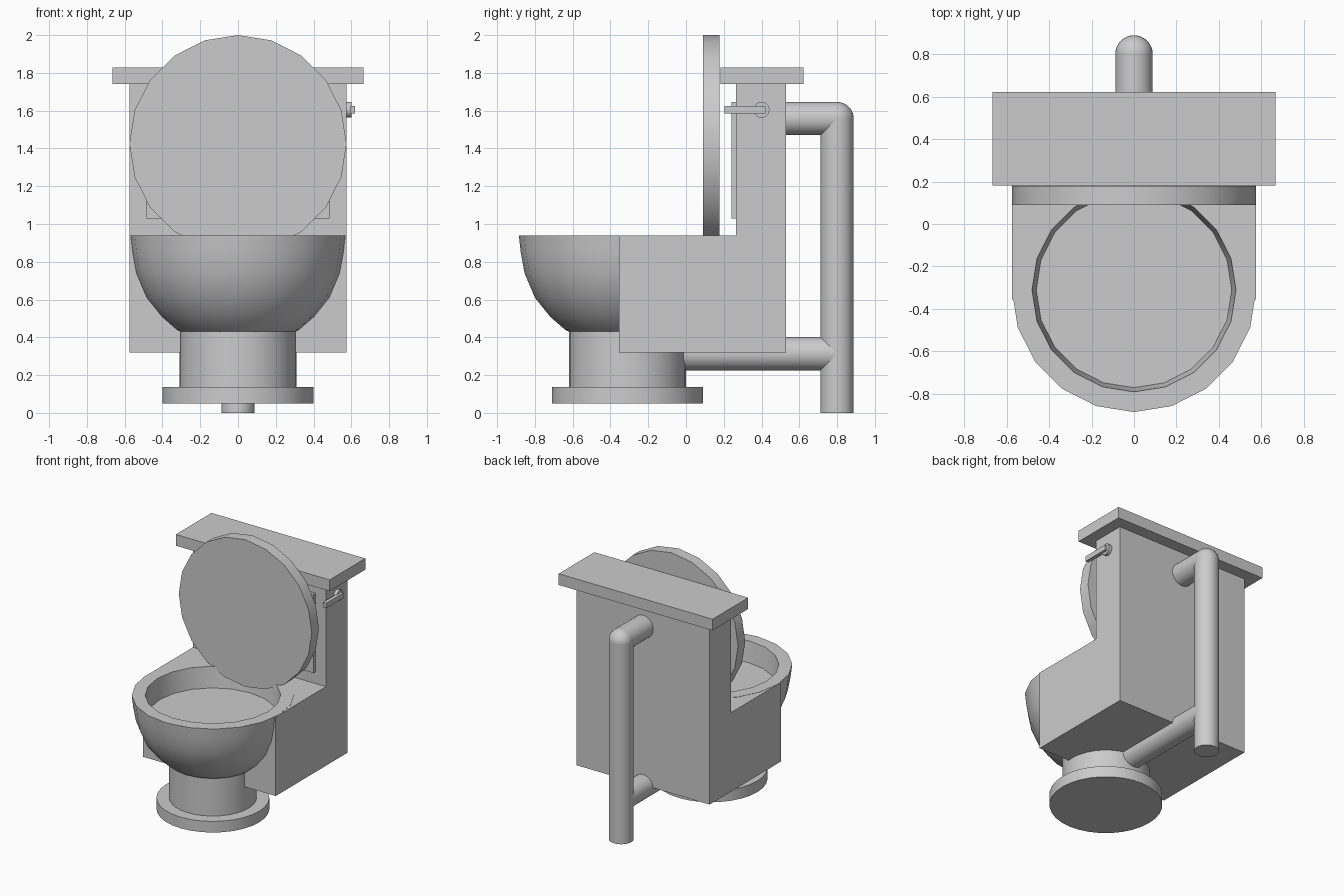
import bpy
import bmesh
import math
from mathutils import Vector

cube = bpy.data.objects.get("Cube")
if cube:
    bpy.data.objects.remove(cube, do_unlink=True)

GREY = (0.6, 0.6, 0.6, 1.0)
ceramic = bpy.data.materials.new("plain grey")
ceramic.use_nodes = True
ceramic.diffuse_color = GREY
ceramic.node_tree.nodes["Principled BSDF"].inputs["Base Color"].default_value = GREY

BOWL_Y = -0.31
PIPE_Y = 0.80
PIPE_R = 0.088


def finish(name, bm, smooth=False):
    bmesh.ops.recalc_face_normals(bm, faces=bm.faces)
    mesh = bpy.data.meshes.new(name)
    bm.to_mesh(mesh)
    bm.free()
    mesh.materials.append(ceramic)
    obj = bpy.data.objects.new(name, mesh)
    bpy.context.collection.objects.link(obj)
    if smooth:
        bpy.ops.object.select_all(action='DESELECT')
        obj.select_set(True)
        bpy.context.view_layer.objects.active = obj
        bpy.ops.object.shade_smooth_by_angle(angle=math.radians(35))
    return obj


def box(name, low, high):
    low, high = Vector(low), Vector(high)
    bm = bmesh.new()
    bmesh.ops.create_cube(bm, size=1)
    bmesh.ops.scale(bm, vec=high - low, verts=bm.verts)
    bmesh.ops.translate(bm, vec=(low + high) / 2, verts=bm.verts)
    return finish(name, bm)


def rod(name, start, end, radius, sides=32, smooth=True):
    start, end = Vector(start), Vector(end)
    axis = end - start
    bm = bmesh.new()
    bmesh.ops.create_cone(bm, cap_ends=True, segments=sides, radius1=radius,
                          radius2=radius, depth=axis.length)
    turn = Vector((0, 0, 1)).rotation_difference(axis).to_matrix()
    bmesh.ops.rotate(bm, matrix=turn, verts=bm.verts)
    bmesh.ops.translate(bm, vec=(start + end) / 2, verts=bm.verts)
    return finish(name, bm, smooth)


def lathe(name, profile, centre_y, sides):
    bm = bmesh.new()
    verts = [bm.verts.new((0, centre_y - r, z)) for r, z in profile]
    edges = [bm.edges.new(pair) for pair in zip(verts, verts[1:])]
    bmesh.ops.spin(bm, geom=verts + edges, cent=(0, centre_y, 0), axis=(0, 0, 1),
                   angle=math.tau, steps=sides)
    bmesh.ops.remove_doubles(bm, verts=bm.verts, dist=0.0005)
    return finish(name, bm, True)


# Tank and lower body: one stepped side profile, extruded across
bm = bmesh.new()
steps = [(-0.355, 0.32), (0.53, 0.32), (0.53, 1.74), (0.265, 1.74), (0.265, 0.938), (-0.355, 0.938)]
side = bm.faces.new([bm.verts.new((-0.575, y, z)) for y, z in steps])
sweep = bmesh.ops.extrude_face_region(bm, geom=[side])
bmesh.ops.translate(bm, vec=(1.15, 0, 0),
                    verts=[v for v in sweep["geom"] if isinstance(v, bmesh.types.BMVert)])
body = finish("tank_body", bm)

# Opening in the body for the bowl
cutter = rod("bowl_opening_cutter", (0, BOWL_Y, 0.7), (0, BOWL_Y, 1.2), 0.52, 20, False)
cutter.hide_render = True
cutter.hide_viewport = True
cut = body.modifiers.new("bowl opening", 'BOOLEAN')
cut.operation = 'DIFFERENCE'
cut.solver = 'EXACT'
cut.object = cutter

# Bowl with flat rim, inner wall and water level
lathe("bowl", [(0, 0.41), (0.27, 0.41), (0.33, 0.44), (0.41, 0.51), (0.49, 0.61),
               (0.545, 0.74), (0.565, 0.85), (0.575, 0.94), (0.48, 0.94),
               (0.46, 0.78), (0, 0.78)], BOWL_Y, 20)

# Pedestal and foot
rod("pedestal", (0, BOWL_Y, 0.13), (0, BOWL_Y, 0.43), 0.31)
rod("foot", (0, BOWL_Y, 0.05), (0, BOWL_Y, 0.137), 0.4)

# Raised seat lid, back plate and tank cover
rod("seat_lid", (0, 0.09, 1.425), (0, 0.178, 1.425), 0.575, 20)
box("back_plate", (-0.485, 0.24, 1.03), (0.485, 0.27, 1.645))
box("tank_cover", (-0.665, 0.182, 1.74), (0.665, 0.622, 1.828))

# Flush handle
rod("handle_pivot", (0.57, 0.4, 1.605), (0.6, 0.4, 1.605), 0.042, 20)
box("handle_lever", (0.592, 0.205, 1.585), (0.62, 0.42, 1.625))

# Rear pipework with a rounded top elbow
rod("upright_pipe", (0, PIPE_Y, 0), (0, PIPE_Y, 1.558), PIPE_R)
rod("upper_pipe", (0, 0.52, 1.558), (0, PIPE_Y, 1.558), PIPE_R)
rod("lower_pipe", (0, -0.1, 0.313), (0, PIPE_Y, 0.313), PIPE_R)
bm = bmesh.new()
bmesh.ops.create_uvsphere(bm, u_segments=32, v_segments=16, radius=PIPE_R)
bmesh.ops.translate(bm, vec=(0, PIPE_Y, 1.558), verts=bm.verts)
finish("pipe_elbow", bm, True)
